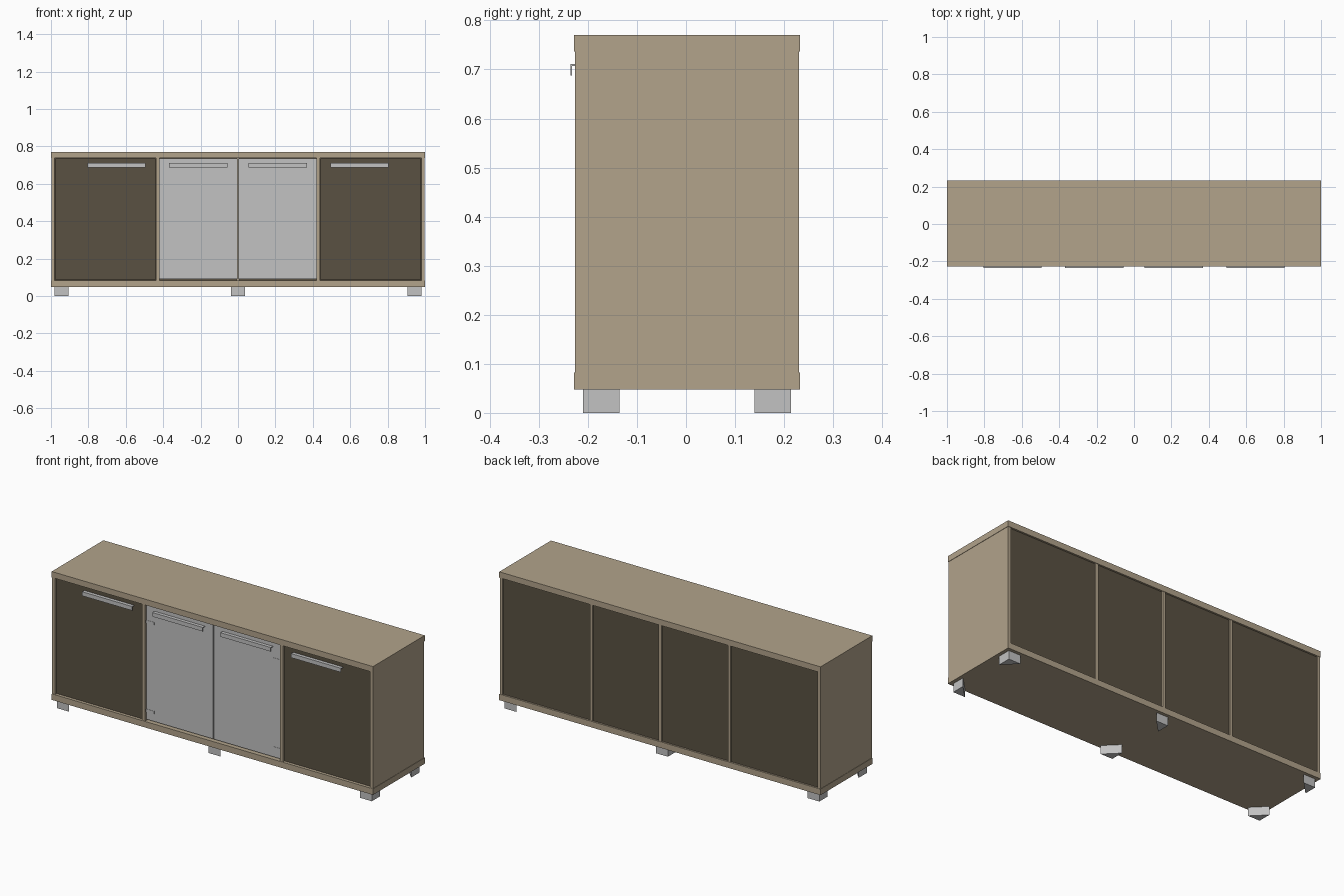
import bpy
import bmesh

default = bpy.data.objects.get("Cube")
if default:
    bpy.data.objects.remove(default, do_unlink=True)


def linear(c):
    c /= 255
    return c / 12.92 if c <= 0.04045 else ((c + 0.055) / 1.055) ** 2.4


def material(name, *rgb):
    colour = [linear(c) for c in rgb] + [1]
    mat = bpy.data.materials.new(name)
    mat.use_nodes = True
    mat.diffuse_color = colour
    mat.node_tree.nodes["Principled BSDF"].inputs["Base Color"].default_value = colour
    return mat


tan = material("tan wood", 178, 163, 139)
dark = material("dark brown", 90, 81, 66)
grey = material("light grey", 194, 194, 194)


def finish(name, bm, mat):
    bmesh.ops.recalc_face_normals(bm, faces=bm.faces)
    mesh = bpy.data.meshes.new(name)
    bm.to_mesh(mesh)
    bm.free()
    mesh.materials.append(mat)
    obj = bpy.data.objects.new(name, mesh)
    bpy.context.scene.collection.objects.link(obj)
    return obj


def box(name, x, y, z, mat):
    """Box between (low, high) pairs on each axis."""
    bm = bmesh.new()
    bmesh.ops.create_cube(bm, size=1)
    for v in bm.verts:
        for i, (low, high) in enumerate((x, y, z)):
            v.co[i] = high if v.co[i] > 0 else low
    return finish(name, bm, mat)


def prism(name, points, depth, mat):
    """Extrude a closed outline by a vector."""
    bm = bmesh.new()
    face = bm.faces.new([bm.verts.new(p) for p in points])
    extruded = bmesh.ops.extrude_face_region(bm, geom=[face], use_keep_orig=True)
    moved = [g for g in extruded["geom"] if isinstance(g, bmesh.types.BMVert)]
    bmesh.ops.translate(bm, verts=moved, vec=depth)
    return finish(name, bm, mat)


def span(side, inner, outer):
    return tuple(sorted((side * inner, side * outer)))


FRONT, BACK = -0.228, 0.232
LOW, HIGH = 0.082, 0.737
DOOR_Y = (-0.216, -0.2)

# Carcass
box("top_board", (-1, 1), (FRONT, BACK), (HIGH, 0.77), tan)
box("bottom_board", (-1, 1), (FRONT, BACK), (0.048, LOW), tan)
box("centre_partition", (-0.009, 0.009), (-0.19, 0.23), (LOW, HIGH), tan)

for side, word in ((-1, "right"), (1, "left")):
    box(word + "_side_panel", span(side, 0.98, 0.998), (-0.226, 0.23), (LOW, HIGH), tan)
    box(word + "_partition", span(side, 0.421, 0.438), (-0.226, 0.23), (LOW, HIGH), tan)

    # Recessed back panels
    box(word + "_outer_back", span(side, 0.438, 0.98), (0.213, 0.222), (LOW, HIGH), dark)
    box(word + "_inner_back", span(side, 0.009, 0.421), (0.213, 0.222), (LOW, HIGH), dark)

    # Doors
    box(word + "_wood_door", span(side, 0.441, 0.977), DOOR_Y, (0.085, 0.734), dark)
    box(word + "_glass_door", span(side, 0.003, 0.419), DOOR_Y, (0.09, 0.734), grey)

    # Hinges on the glass doors
    for level, z in (("lower", 0.14), ("upper", 0.64)):
        box(f"{word}_{level}_hinge", span(side, 0.37, 0.42),
            (-0.2175, -0.195), (z - 0.008, z + 0.008), grey)

    # Handles: a flat top with a lip hanging in front
    for kind, inner, outer in (("wood", 0.495, 0.805), ("glass", 0.055, 0.368)):
        low, high = span(side, inner, outer)
        outline = [(-0.214, 0.711), (-0.235, 0.711), (-0.235, 0.688),
                   (-0.2325, 0.688), (-0.2325, 0.707), (-0.214, 0.707)]
        prism(f"{word}_{kind}_handle", [(low, y, z) for y, z in outline],
              (high - low, 0, 0), grey)

# Triangular feet, right angle towards the outer corner
for x, sx, place in ((-0.98, -1, "right"), (-0.037, -1, "middle"), (0.98, 1, "left")):
    for y, sy, row in ((-0.21, -1, "front"), (0.214, 1, "back")):
        corner = [(x, y, 0), (x - sx * 0.074, y, 0), (x, y - sy * 0.074, 0)]
        prism(f"{row}_{place}_foot", corner, (0, 0, 0.048), grey)
